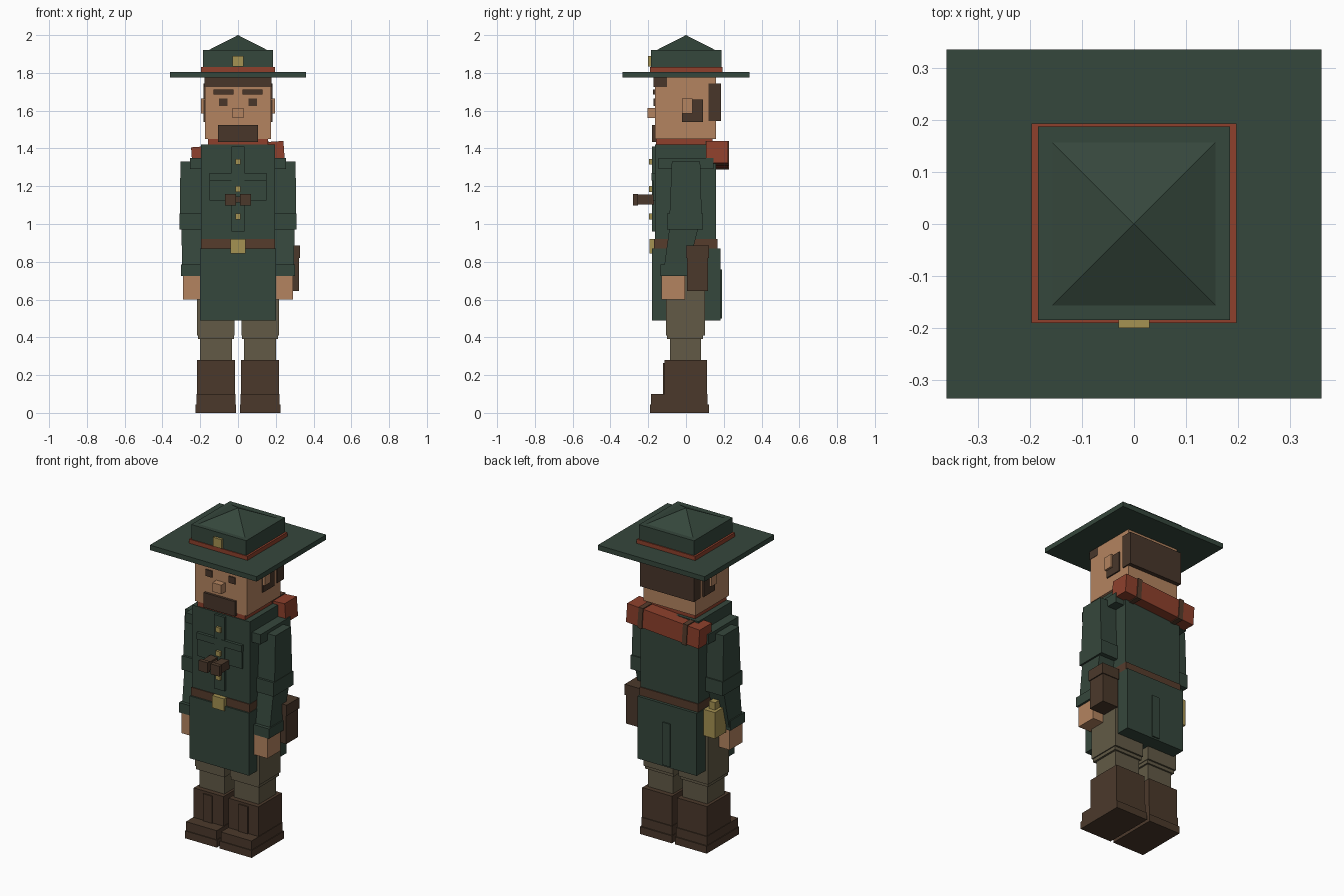
import bpy, bmesh, math
from mathutils import Matrix

if "Cube" in bpy.data.objects:
    bpy.data.objects.remove(bpy.data.objects["Cube"])


def lin(c):
    c /= 255
    return c / 12.92 if c <= 0.04045 else ((c + 0.055) / 1.055) ** 2.4


def material(name, r, g, b):
    m = bpy.data.materials.new(name)
    m.diffuse_color = (lin(r), lin(g), lin(b), 1)
    m.use_nodes = True
    m.node_tree.nodes["Principled BSDF"].inputs["Base Color"].default_value = m.diffuse_color
    return m


GREEN = material("coat green", 53, 71, 60)
SKIN = material("skin", 180, 132, 96)
BROWN = material("boot brown", 75, 57, 43)
HAIR = material("hair brown", 72, 54, 42)
LEATHER = material("belt leather", 86, 60, 44)
KHAKI = material("trouser khaki", 98, 90, 70)
RED = material("blanket red", 142, 64, 44)
BRASS = material("brass", 165, 146, 82)


def frustum(name, mat, bottom, top, z0, z1):
    """Block between two rectangles (x0, x1, y0, y1) at heights z0 and z1."""
    bm = bmesh.new()
    rings = []
    for (x0, x1, y0, y1), z in ((bottom, z0), (top, z1)):
        rings.append([bm.verts.new(p) for p in
                      ((x0, y0, z), (x1, y0, z), (x1, y1, z), (x0, y1, z))])
    a, b = rings
    bm.faces.new(a[::-1])
    bm.faces.new(b)
    for i in range(4):
        j = (i + 1) % 4
        bm.faces.new((a[i], a[j], b[j], b[i]))
    bmesh.ops.remove_doubles(bm, verts=bm.verts[:], dist=1e-5)
    bmesh.ops.recalc_face_normals(bm, faces=bm.faces[:])
    me = bpy.data.meshes.new(name)
    bm.to_mesh(me)
    bm.free()
    me.materials.append(mat)
    ob = bpy.data.objects.new(name, me)
    bpy.context.collection.objects.link(ob)
    return ob


def box(name, mat, x0, x1, y0, y1, z0, z1):
    r = (x0, x1, y0, y1)
    return frustum(name, mat, r, r, z0, z1)


def flip(r):
    return (-r[1], -r[0], r[2], r[3])


def pair(name, mat, bottom, z0, z1, top=None):
    """The same block on the left and right side."""
    top = top or bottom
    frustum(name + "_right", mat, bottom, top, z0, z1)
    frustum(name + "_left", mat, flip(bottom), flip(top), z0, z1)


# Hat
box("hat_brim", GREEN, -.36, .36, -.335, .335, 1.775, 1.805)
box("hat_band", RED, -.197, .197, -.19, .193, 1.805, 1.83)
box("hat_crown", GREEN, -.185, .185, -.185, .187, 1.80, 1.92)
frustum("hat_peak", GREEN, (-.157, .157, -.157, .157), (0, 0, 0, 0), 1.92, 2.0)
box("hat_badge", BRASS, -.03, .03, -.2, -.18, 1.835, 1.89)

# Head and face
box("head", SKIN, -.175, .175, -.165, .16, 1.45, 1.78)
box("fringe", HAIR, -.177, .177, -.172, -.1, 1.725, 1.778)
box("back_hair", HAIR, -.182, .182, .12, .185, 1.545, 1.745)
pair("sideburn", HAIR, (.17, .183, -.02, .09), 1.54, 1.66)
pair("ear", SKIN, (.17, .195, -.02, .035), 1.585, 1.665)
pair("eye", HAIR, (.055, .1, -.172, -.16), 1.625, 1.665)
pair("eyebrow", HAIR, (.025, .13, -.176, -.16), 1.685, 1.712)
box("nose", SKIN, -.03, .03, -.205, -.16, 1.56, 1.615)
box("beard", HAIR, -.105, .105, -.18, -.16, 1.435, 1.525)
box("neck_scarf", RED, -.16, .16, -.16, .14, 1.41, 1.45)

# Coat
box("coat_body", GREEN, -.195, .195, -.165, .16, .9, 1.42)
box("coat_skirt", GREEN, -.2, .2, -.18, .183, .49, .87)
box("back_pleat", GREEN, -.025, .025, .18, .19, .5, .76)
box("belt", LEATHER, -.197, .197, -.17, .166, .865, .92)
box("buckle", BRASS, -.04, .04, -.192, -.16, .845, .92)
box("button_strip", GREEN, -.035, .035, -.18, -.16, .96, 1.41)
for i, z in enumerate((1.04, 1.185, 1.33)):
    box(f"button_{i + 1}", BRASS, -.014, .014, -.195, -.175, z - .015, z + .015)
pair("chest_pocket", GREEN, (.02, .15, -.175, -.16), 1.125, 1.25)
pair("pocket_flap", GREEN, (.015, .152, -.183, -.16), 1.23, 1.27)

# Binoculars
pair("binocular_barrel", BROWN, (.012, .062, -.26, -.17), 1.103, 1.155)
pair("binocular_lens", BROWN, (.01, .07, -.28, -.255), 1.097, 1.16)
box("binocular_bridge", BROWN, -.015, .015, -.235, -.19, 1.115, 1.145)

# Arms
pair("shoulder", GREEN, (.185, .253, -.145, .145), 1.29, 1.35)
pair("upper_arm", GREEN, (.19, .308, -.09, .085), .98, 1.33,
     (.19, .305, -.075, .075))
pair("elbow", GREEN, (.19, .31, -.1, .09), .97, 1.055)
pair("forearm", GREEN, (.195, .295, -.12, .005), .74, 1.0,
     (.19, .3, -.085, .07))
pair("cuff", GREEN, (.19, .303, -.135, .005), .725, .785)
pair("hand", SKIN, (.2, .29, -.13, -.005), .6, .73)

# Blanket roll across the shoulders, slightly tilted
tilt = (Matrix.Translation((0, .163, 1.365))
        @ Matrix.Rotation(-math.radians(4), 4, 'Y'))
roll = [box("blanket_roll", RED, -.245, .245, -.057, .06, -.058, .058)]
for side, x in (("right", .15), ("left", -.15)):
    roll.append(box("blanket_strap_" + side, LEATHER, x - .015, x + .015,
                    -.062, .065, -.064, .064))
for ob in roll:
    ob.matrix_world = tilt

# Gear on the hips
box("hip_pouch", BROWN, .215, .322, .004, .117, .645, .83)
box("hip_pouch_flap", BROWN, .21, .328, 0, .122, .82, .885)
box("canteen", BRASS, -.275, -.2, .01, .115, .71, .87)
box("canteen_cap", BRASS, -.257, -.218, .038, .088, .87, .915)

# Legs and boots
pair("thigh", KHAKI, (.018, .218, -.105, .1), .41, .74)
pair("knee_hem", KHAKI, (.022, .212, -.1, .09), .39, .415)
pair("shin", KHAKI, (.032, .2, -.085, .08), .27, .4)
pair("boot_shaft", BROWN, (.017, .218, -.115, .11), .09, .28)
pair("boot_panel", BROWN, (.09, .15, -.122, -.11), .1, .265)
pair("boot_foot", BROWN, (.014, .221, -.185, .115), .04, .1)
pair("boot_sole", BROWN, (.01, .225, -.19, .122), 0, .045)
